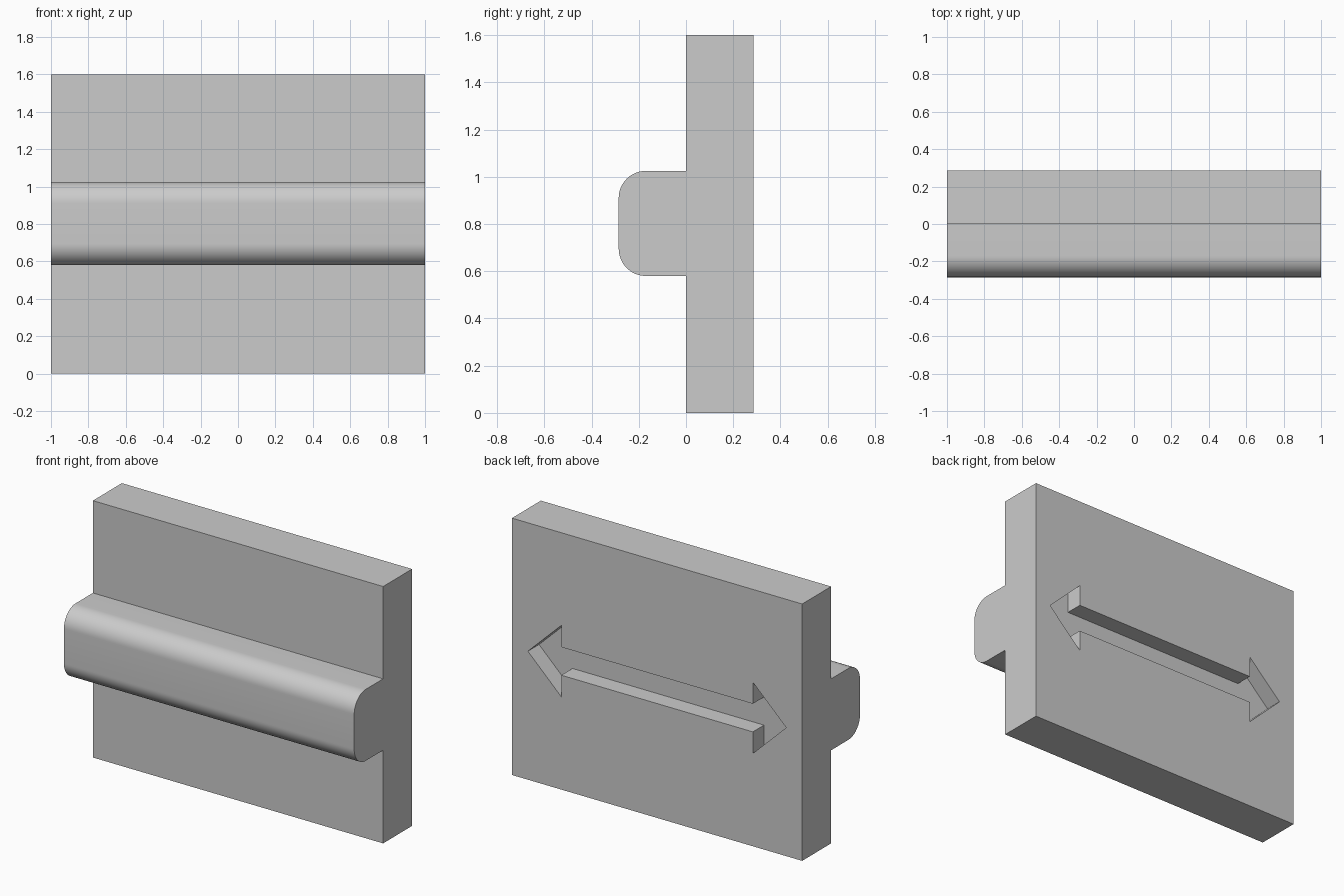
import bpy
import bmesh
from math import cos, sin, pi, radians

cube = bpy.data.objects.get("Cube")
if cube:
    bpy.data.objects.remove(cube, do_unlink=True)

WIDTH, HEIGHT, DEPTH = 2.0, 1.6, 0.285
RAIL_LOW, RAIL_HIGH, RADIUS = 0.58, 1.025, 0.115
POCKET = 0.11
MID = 0.8

grey = bpy.data.materials.new("plain grey")
grey.use_nodes = True
colour = (0.6, 0.6, 0.6, 1)
grey.diffuse_color = colour
grey.node_tree.nodes["Principled BSDF"].inputs["Base Color"].default_value = colour


def extrude_outline(name, points, offset):
    """Extrude a closed outline by an offset vector into a solid."""
    bm = bmesh.new()
    face = bm.faces.new([bm.verts.new(p) for p in points])
    result = bmesh.ops.extrude_face_region(bm, geom=[face])
    moved = [v for v in result["geom"] if isinstance(v, bmesh.types.BMVert)]
    bmesh.ops.translate(bm, verts=moved, vec=offset)
    bmesh.ops.recalc_face_normals(bm, faces=bm.faces)
    mesh = bpy.data.meshes.new(name)
    bm.to_mesh(mesh)
    bm.free()
    mesh.materials.append(grey)
    obj = bpy.data.objects.new(name, mesh)
    bpy.context.collection.objects.link(obj)
    return obj


def arc(y, z, start, steps=16):
    """Quarter circle, counter-clockwise from the start angle."""
    angles = [start + pi / 2 * i / steps for i in range(steps + 1)]
    return [(y + RADIUS * cos(a), z + RADIUS * sin(a)) for a in angles]


# Plate and rounded rail share one side profile
profile = [(0, 0), (DEPTH, 0), (DEPTH, HEIGHT), (0, HEIGHT), (0, RAIL_HIGH)]
profile += arc(RADIUS - DEPTH, RAIL_HIGH - RADIUS, pi / 2)
profile += arc(RADIUS - DEPTH, RAIL_LOW + RADIUS, pi)
profile += [(0, RAIL_LOW)]
body = extrude_outline("plate_with_rail",
                       [(-WIDTH / 2, y, z) for y, z in profile], (WIDTH, 0, 0))

# Double-headed arrow pocket in the back
half = [(0.66, -0.0875), (0.66, -0.222), (0.89, 0), (0.66, 0.222), (0.66, 0.0875)]
outline = half + [(-x, z) for x, z in reversed(half)]
cutter = extrude_outline("arrow_cutter",
                         [(x, DEPTH - POCKET, MID + z) for x, z in outline],
                         (0, POCKET * 2, 0))
cutter.hide_render = True

cut = body.modifiers.new("arrow_pocket", "BOOLEAN")
cut.operation = "DIFFERENCE"
cut.solver = "EXACT"
cut.object = cutter

bpy.ops.object.select_all(action="DESELECT")
body.select_set(True)
bpy.context.view_layer.objects.active = body
bpy.ops.object.modifier_apply(modifier=cut.name)
bpy.data.objects.remove(cutter, do_unlink=True)

# Smooth rail corners, crisp edges elsewhere
bpy.ops.object.shade_smooth_by_angle(angle=radians(30))
